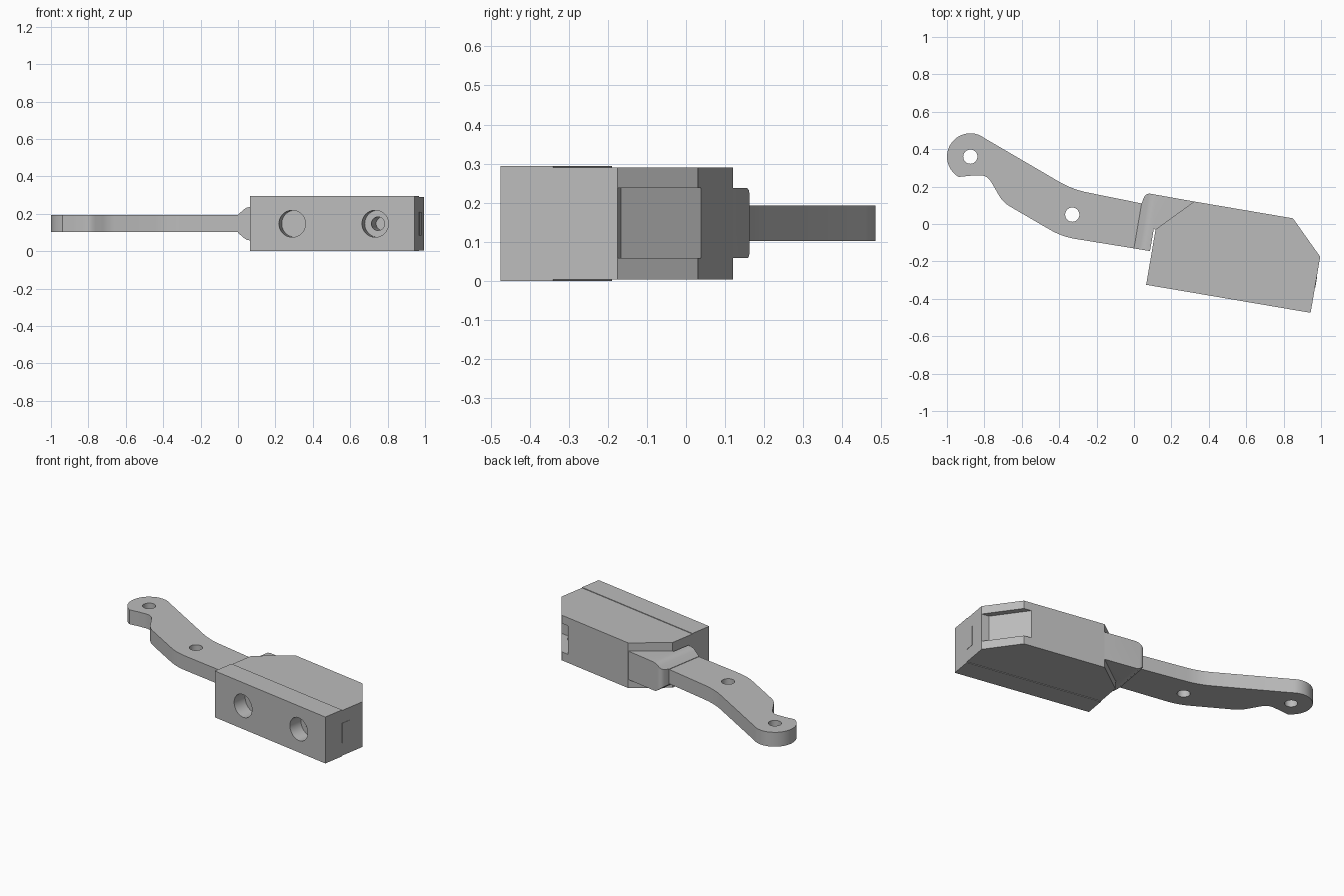
import bpy, bmesh, math
from mathutils import Vector, Matrix

if "Cube" in bpy.data.objects:
    bpy.data.objects.remove(bpy.data.objects["Cube"])

grey = bpy.data.materials.new("light_grey")
grey.use_nodes = True
colour = (0.5, 0.5, 0.5, 1)
grey.diffuse_color = colour
grey.node_tree.nodes["Principled BSDF"].inputs["Base Color"].default_value = colour

MID = 0.147
# Housing frame: u along its length, v across it
U = Vector((0.986, -0.168, 0)).normalized()
V = Vector((-U.y, U.x, 0))
FRAME = Matrix((
    (U.x, V.x, 0, 0.065),
    (U.y, V.y, 0, -0.325),
    (0, 0, 1, 0),
    (0, 0, 0, 1)))


def make(name, bm, matrix):
    bm.transform(matrix)
    bmesh.ops.recalc_face_normals(bm, faces=bm.faces)
    mesh = bpy.data.meshes.new(name)
    bm.to_mesh(mesh)
    bm.free()
    mesh.materials.append(grey)
    obj = bpy.data.objects.new(name, mesh)
    bpy.context.collection.objects.link(obj)
    return obj


def prism(name, outline, low, high, matrix=FRAME):
    """Extrude a flat outline from low to high."""
    bm = bmesh.new()
    face = bm.faces.new([bm.verts.new((p[0], p[1], low)) for p in outline])
    grown = bmesh.ops.extrude_face_region(bm, geom=[face])["geom"]
    verts = [g for g in grown if isinstance(g, bmesh.types.BMVert)]
    bmesh.ops.translate(bm, verts=verts, vec=(0, 0, high - low))
    return make(name, bm, matrix)


def cylinder(radius, depth, matrix):
    bm = bmesh.new()
    bmesh.ops.create_cone(bm, cap_ends=True, segments=40, radius1=radius,
                          radius2=radius, depth=depth)
    return make("cutter", bm, matrix)


def combine(obj, other, operation):
    """Apply a boolean and discard the helper."""
    mod = obj.modifiers.new("bool", "BOOLEAN")
    mod.operation, mod.object, mod.solver = operation, other, "EXACT"
    bpy.context.view_layer.objects.active = obj
    bpy.ops.object.modifier_apply(modifier=mod.name)
    bpy.data.objects.remove(other)


def rounded(points, steps=8):
    """Fillet each corner (x, y, radius) of a closed outline."""
    out = []
    for i, (x, y, r) in enumerate(points):
        p = Vector((x, y))
        if not r:
            out.append(p)
            continue
        a = Vector(points[i - 1][:2]) - p
        b = Vector(points[(i + 1) % len(points)][:2]) - p
        half = a.angle(b) / 2
        reach = min(r / math.tan(half), a.length * 0.48, b.length * 0.48)
        s, e = p + a.normalized() * reach, p + b.normalized() * reach
        for k in range(steps + 1):
            t = k / steps
            out.append(s * (1 - t) ** 2 + p * 2 * t * (1 - t) + e * t * t)
    return out


def finish(obj):
    bpy.ops.object.select_all(action="DESELECT")
    obj.select_set(True)
    bpy.context.view_layer.objects.active = obj
    bpy.ops.object.shade_smooth_by_angle(angle=math.radians(30))


# Housing: front half slightly taller than the back half
SPLIT, END, NOSE, BACK = 0.137, 0.892, 0.304, 0.482
CORNER = 0.714
housing = prism("housing", [(0, 0), (END, 0), (END, SPLIT), (0, SPLIT)], 0, 0.294)
rear = prism("rear", [(0, SPLIT), (END, SPLIT), (END, NOSE), (CORNER, BACK),
                      (0.178, BACK), (0, 0.3)], 0.004, 0.29)
combine(housing, rear, "UNION")

# Recess set back from the angled nose
slope = Vector((CORNER - END, BACK - NOSE))
start = Vector((END - 0.05, NOSE))
finish_pt = start + slope * 1.2
pocket = prism("pocket", [start, (END + 0.1, NOSE), (END + 0.1, finish_pt.y),
                          finish_pt], 0.058, 0.238)
combine(housing, pocket, "DIFFERENCE")

# Stepped screw bores in the front face
for u in (0.228, 0.678):
    for radius, reach in ((0.072, 0.09), (0.036, 0.24)):
        place = FRAME @ Matrix.Translation((u, 0, MID)) @ Matrix.Rotation(math.pi / 2, 4, "X")
        combine(housing, cylinder(radius, reach * 2, place), "DIFFERENCE")
finish(housing)

# Thin raised tab on the end face
prism("end_tab", [(END - 0.01, SPLIT), (END + 0.002, SPLIT),
                  (END + 0.002, 0.2), (END - 0.01, 0.2)], 0.085, 0.21)

# Hub: rounded shoulder that flares from arm thickness into the housing
hub = prism("hub", rounded([(-0.097, 0.181, 0), (-0.01, 0.181, 0), (-0.01, 0.3, 0),
                            (0.12, 0.3, 0), (0.3, 0.47, 0), (0.17, BACK, 0),
                            (-0.085, 0.484, 0.05), (-0.097, 0.425, 0)]), 0.058, 0.238)
flare = [(-0.1, 0.046), (-0.065, 0.076), (-0.05, 0.086), (-0.03, 0.09), (0.4, 0.095)]
side = flare + [(u, -h) for u, h in reversed(flare)]
upright = FRAME @ Matrix.Translation((0, 0, MID)) @ Matrix.Rotation(math.pi / 2, 4, "X")
combine(hub, prism("flare", side, -0.6, 0, upright), "INTERSECT")
finish(hub)

# Arm: swept lever with a round eye at the tip
EYE, PIN = (-0.875, 0.36), (-0.33, 0.05)
eye_arc = [(EYE[0] + 0.125 * math.cos(math.radians(a)),
            EYE[1] + 0.125 * math.sin(math.radians(a)), 0)
           for a in range(240, 50, -9)]
arm_outline = rounded([(0.05, 0.108, 0), (0.01, -0.132, 0), (-0.385, -0.068, 0.4),
                       (-0.7, 0.115, 0.16), (-0.785, 0.262, 0.09),
                       (-0.875, 0.258, 0.12)] + eye_arc + [(-0.33, 0.185, 0.5)])
arm = prism("arm", arm_outline, 0.102, 0.193, Matrix())
for x, y in (EYE, PIN):
    combine(arm, cylinder(0.038, 0.4, Matrix.Translation((x, y, MID))), "DIFFERENCE")
finish(arm)
